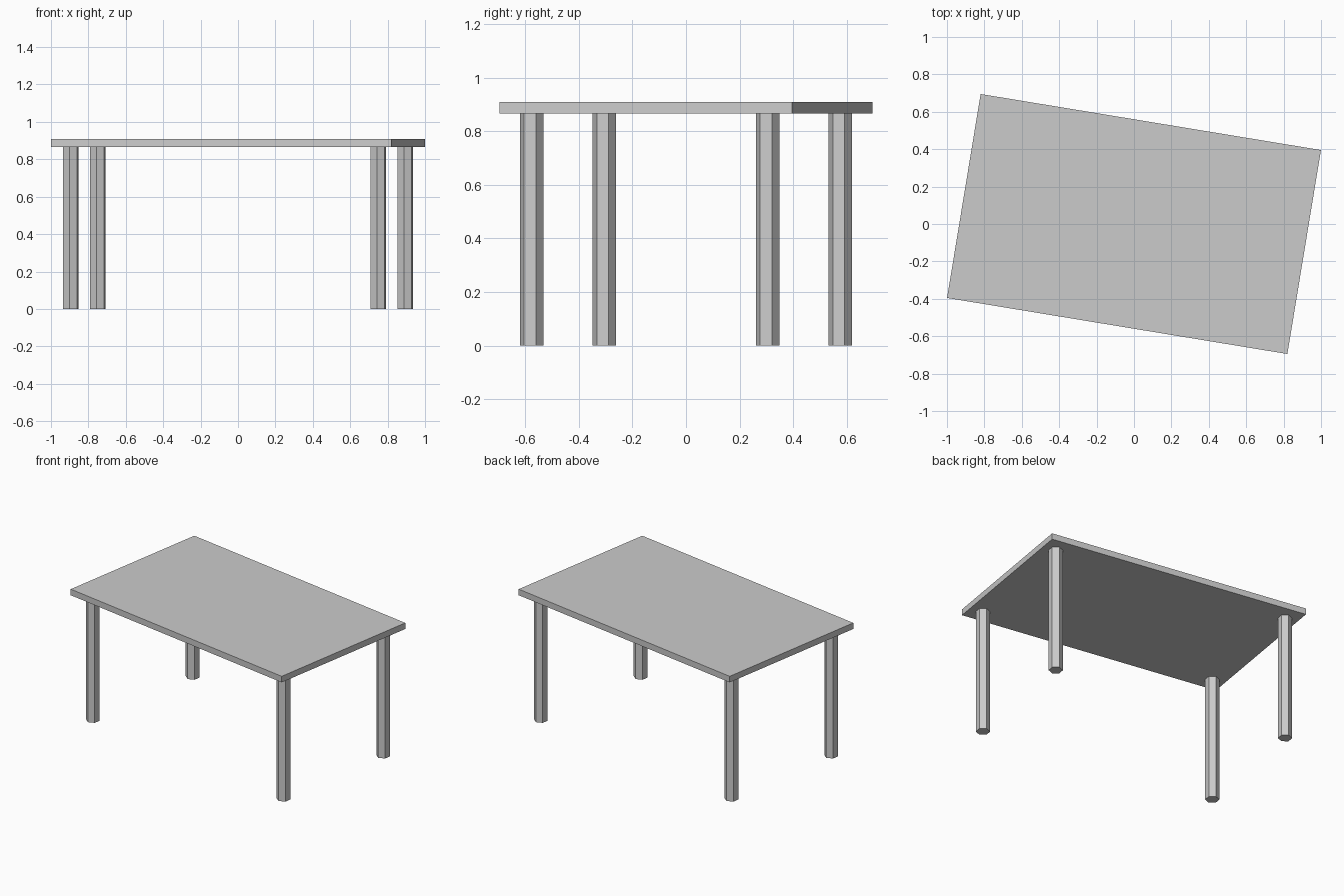
import bpy
import math
from mathutils import Matrix

if "Cube" in bpy.data.objects:
    bpy.data.objects.remove(bpy.data.objects["Cube"])

TURN = math.radians(-9.35)      # whole table is turned about z
ROT = Matrix.Rotation(TURN, 3, 'Z')
TOP_Z, UNDER_Z = 0.909, 0.867

# Table top
bpy.ops.mesh.primitive_cube_add(size=1, location=(0, 0, (TOP_Z + UNDER_Z) / 2),
                                rotation=(0, 0, TURN))
top = bpy.context.object
top.name = "table_top"
top.scale = (1.844, 1.105, TOP_Z - UNDER_Z)


# Six-sided legs, one near each corner
def add_leg(name, sx, sy):
    x, y, _ = ROT @ Matrix.Diagonal((sx, sy, 1)) @ Matrix.Identity(3) @ LEG_OFFSET
    bpy.ops.mesh.primitive_cylinder_add(vertices=6, radius=0.0443, depth=UNDER_Z,
                                        location=(x, y, UNDER_Z / 2),
                                        rotation=(0, 0, TURN))
    bpy.context.object.name = name


LEG_OFFSET = Matrix.Translation((0.833, 0.446, 0)).to_translation()
for sx, side in ((-1, "left"), (1, "right")):
    for sy, end in ((-1, "front"), (1, "back")):
        add_leg(f"{end}_{side}_leg", sx, sy)
